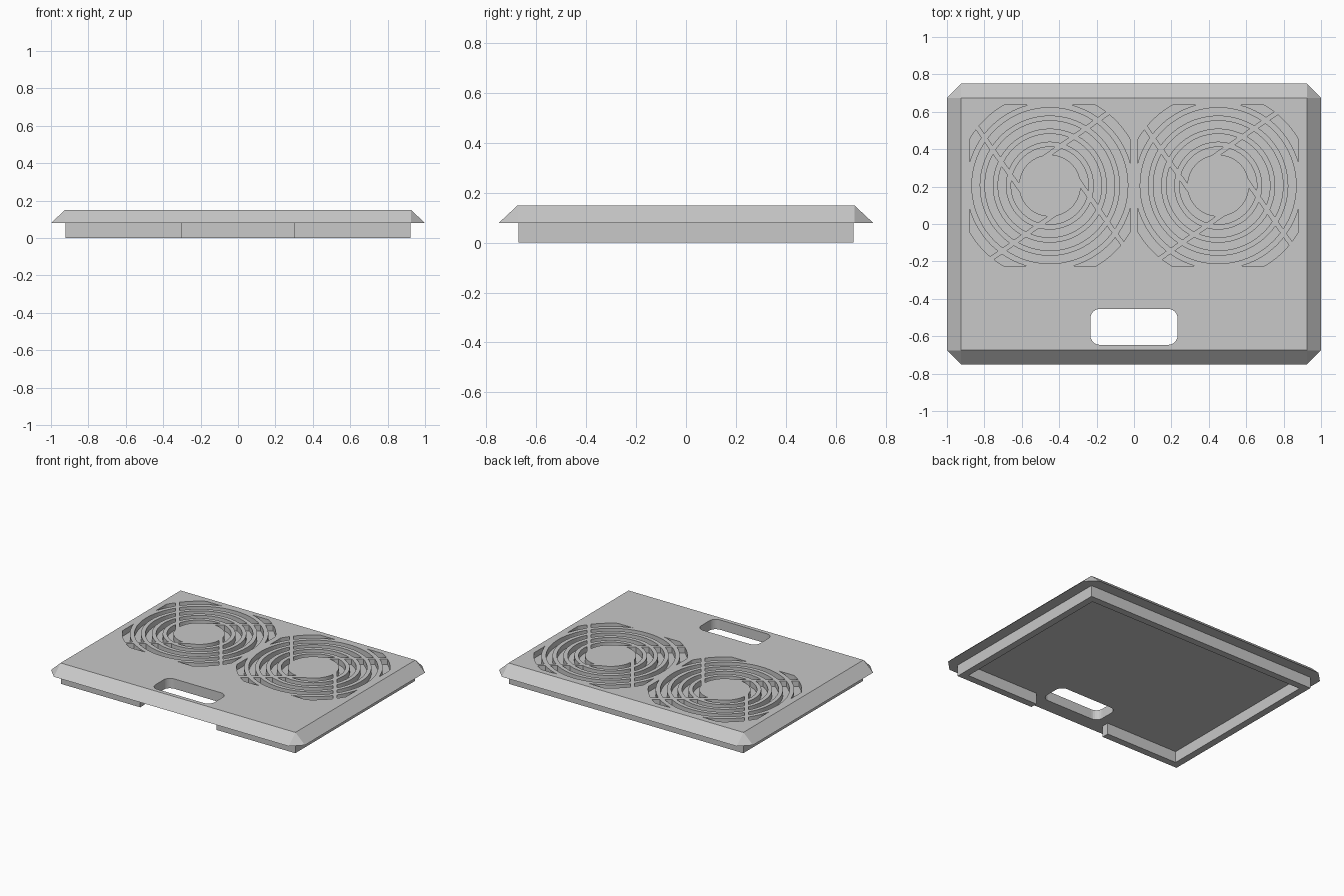
import bpy, bmesh
from math import sin, cos, asin, acos, pi, radians

cube = bpy.data.objects.get("Cube")
if cube:
    bpy.data.objects.remove(cube, do_unlink=True)

grey = bpy.data.materials.new("plain grey")
grey.use_nodes = True
COLOUR = (0.58, 0.58, 0.58, 1)
grey.diffuse_color = COLOUR
for node in grey.node_tree.nodes:
    if node.type == 'BSDF_PRINCIPLED':
        node.inputs["Base Color"].default_value = COLOUR

TOP, RIM, GROOVE = 0.15, 0.08, 0.04
X, Y, SLOPE = 0.925, 0.675, 0.075


def finish(name, bm):
    bmesh.ops.recalc_face_normals(bm, faces=bm.faces)
    mesh = bpy.data.meshes.new(name)
    bm.to_mesh(mesh)
    bm.free()
    mesh.materials.append(grey)
    obj = bpy.data.objects.new(name, mesh)
    bpy.context.collection.objects.link(obj)
    return obj


def prism(bm, points, z0, z1):
    low = [bm.verts.new((x, y, z0)) for x, y in points]
    high = [bm.verts.new((x, y, z1)) for x, y in points]
    bm.faces.new(low[::-1])
    bm.faces.new(high)
    n = len(points)
    for i in range(n):
        j = (i + 1) % n
        bm.faces.new((low[i], low[j], high[j], high[i]))


def cut(target, cutter):
    mod = target.modifiers.new("cut", 'BOOLEAN')
    mod.operation = 'DIFFERENCE'
    mod.solver = 'EXACT'
    mod.object = cutter
    bpy.context.view_layer.objects.active = target
    bpy.ops.object.modifier_apply(modifier=mod.name)
    bpy.data.objects.remove(cutter, do_unlink=True)


# Top plate with sloping rim and clipped corners
bm = bmesh.new()
for sx in (-1, 1):
    for sy in (-1, 1):
        bm.verts.new((sx * X, sy * Y, TOP))
        bm.verts.new((sx * (X + SLOPE), sy * Y, RIM))
        bm.verts.new((sx * X, sy * (Y + SLOPE), RIM))
bmesh.ops.convex_hull(bm, input=bm.verts[:])
bmesh.ops.dissolve_limit(bm, angle_limit=0.01, verts=bm.verts[:], edges=bm.edges[:])
plate = finish("top_plate", bm)

# Handle slot with rounded corners
bm = bmesh.new()
slot, r = [], 0.05
for k, (sx, sy) in enumerate(((1, 1), (-1, 1), (-1, -1), (1, -1))):
    for i in range(7):
        a = pi / 2 * (k + i / 6)
        slot.append((sx * (0.233 - r) + r * cos(a),
                     -0.55 + sy * (0.096 - r) + r * sin(a)))
prism(bm, slot, 0, 0.3)
cut(plate, finish("handle_cutter", bm))

# Fan grilles: ring grooves split by four pinwheel spokes
ANGLE, OFFSET, HALF, SQUARE = radians(35), 0.14, 0.013, 0.43


def spoke(r, side):
    return ANGLE + asin((OFFSET + side * HALF) / r)


def groove(bm, cx, cy, inner, outer, start, end, turn):
    steps = 20
    points = []
    for r, order in ((outer, range(steps + 1)), (inner, range(steps, -1, -1))):
        for i in order:
            a = turn + start(r) + (end(r) - start(r)) * i / steps
            points.append((cx + r * cos(a), cy + r * sin(a)))
    prism(bm, points, TOP - GROOVE, TOP + 0.1)


bm = bmesh.new()
for cx in (-0.45, 0.45):
    for quarter in range(4):
        turn = quarter * pi / 2
        for ring in range(4):
            inner = 0.165 + 0.07 * ring
            groove(bm, cx, 0.205, inner, inner + 0.042,
                   lambda r: spoke(r, 1), lambda r: pi / 2 + spoke(r, -1), turn)
        # Corner slots stop at the square edge of the grille
        groove(bm, cx, 0.205, 0.447, 0.495,
               lambda r: acos(SQUARE / r), lambda r: spoke(r, -1), turn)
        groove(bm, cx, 0.205, 0.447, 0.495,
               lambda r: spoke(r, 1), lambda r: pi / 2 - acos(SQUARE / r), turn)
cut(plate, finish("grille_cutter", bm))

# Base frame, open at the front below the handle
WALL, GAP = 0.05, 0.3
fx, fy = 0.922, 0.672
ix, iy = fx - WALL, fy - WALL
half = [(fx, fy), (fx, -fy), (GAP, -fy), (GAP, -iy), (ix, -iy), (ix, iy)]
outline = half + [(-x, y) for x, y in reversed(half)]
bm = bmesh.new()
prism(bm, outline, 0, RIM)
finish("base_frame", bm)
